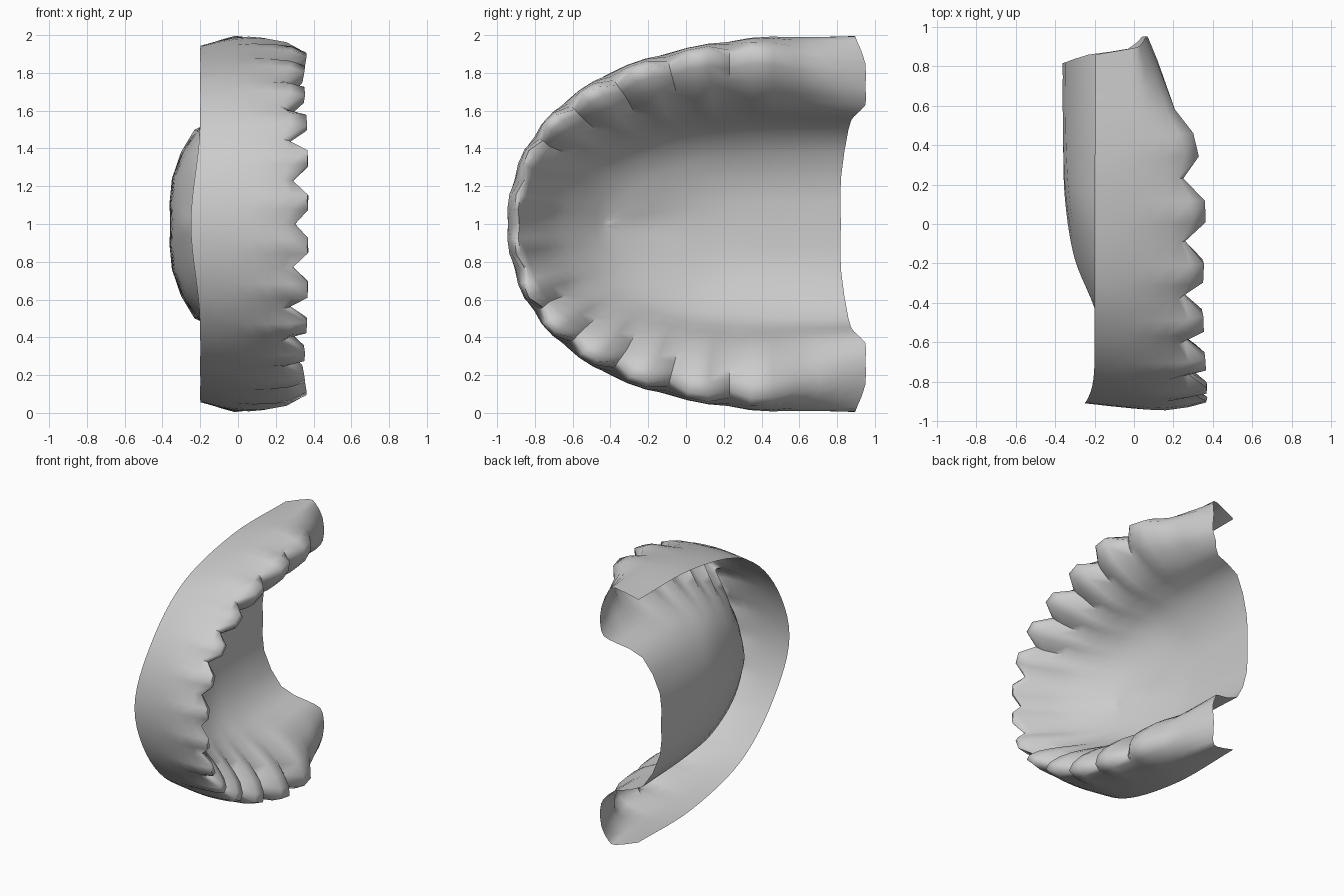
import bpy, bmesh, math
from mathutils import Vector

if "Cube" in bpy.data.objects:
    bpy.data.objects.remove(bpy.data.objects["Cube"])

# Guide curves at five stations from front midline to rear end: (x, y, z offset from the midline)
EDGE = [(-.25, -.91, 0), (-.205, -.78, .45), (-.2, -.39, .785), (-.2, .22, .93), (-.195, .86, .94)]
GUM = [(-.02, -.935, 0), (-.02, -.80, .465), (-.02, -.40, .80), (-.02, .23, .965), (-.02, .89, .995)]
NECK = [(.16, -.945, 0), (.16, -.805, .46), (.17, -.40, .79), (.17, .23, .96), (.03, .905, .97)]
CREST = [(.30, -.90, 0), (.27, -.775, .45), (.25, -.375, .75), (.25, .23, .90), (.06, .95, .85)]
TOP_IN = [(.27, -.865, 0), (.23, -.72, .41), (.20, -.31, .66), (.20, .23, .76), (.07, .95, .72)]
LINGUAL = [(.13, -.76, 0), (.12, -.62, .37), (.11, -.26, .57), (.11, .24, .65), (.04, .95, .63)]
GUMLINE = [(.0, -.65, 0), (.0, -.53, .33), (.0, -.20, .51), (.0, .25, .585), (-.03, .89, .57)]
VAULT = [(-.16, -.48, 0), (-.18, -.35, .26), (-.2, -.05, .43), (-.21, .3, .485), (-.23, .86, .5)]
DOME = [(-.2, -.43, 0), (-.27, -.2, .12), (-.325, .1, .22), (-.345, .4, .24), (-.35, .82, .24)]
MID = [(-.2, -.41, 0), (-.30, -.18, 0), (-.35, .12, 0), (-.36, .44, 0), (-.36, .82, 0)]
ROWS = [EDGE, GUM, NECK, CREST, TOP_IN, LINGUAL, GUMLINE, VAULT, DOME, MID]
# Tooth relief per row: (rise along x, push away from the arch centre)
RELIEF = [(0, 0), (0, 0), (0, .02), (.10, .04), (.09, 0), (.02, -.03),
          (0, -.008), (0, 0), (0, 0), (0, 0)]
TEETH = 7
STEPS = 3
SUB = 2


def spline(p0, p1, p2, p3, t):
    return 0.5 * (2 * p1 + (p2 - p0) * t + (2 * p0 - 5 * p1 + 4 * p2 - p3) * t * t
                  + (3 * p1 - p0 - 3 * p2 + p3) * t ** 3)


def along(pts, s, mirrored=False):
    """Point on a smooth curve through pts; s counts control points."""
    i = min(int(s), len(pts) - 2)
    first = Vector((pts[1].x, pts[1].y, -pts[1].z)) if mirrored else 2 * pts[0] - pts[1]
    ext = [first] + pts + [2 * pts[-1] - pts[-2]]
    return spline(*ext[i:i + 4], s - i)


def station(i):
    """Control points of the arch cross-section at station number i."""
    u = i / STEPS
    tooth = u < TEETH
    bump = 1 if tooth and i % STEPS else 0      # notch between teeth, plateau on them
    front = min(1, u / 2)                       # front teeth have shallower relief
    g = [along([Vector(p) for p in row], u / 2, True) for row in ROWS]
    out = g[2] - g[6]
    out.x = 0
    out.normalize()
    sec = []
    for p, (rise, push) in zip(g, RELIEF):
        q = p + out * push * ((bump - .5) if tooth else 0) * (.4 + .6 * front)
        q.x += rise * bump * (.6 + .4 * front)
        sec.append(q)
    # rear pad behind the last tooth is slightly raised
    for k in (3, 4):
        sec[k].x += .04 * max(0, 1 - abs(u - TEETH) * .8) * (not tooth) * (u < 8)
    return sec


# Half of the arch as one open surface
bm = bmesh.new()
grid = []
for i in range((TEETH + 1) * STEPS + 1):
    sec = station(i)
    last = (len(sec) - 1) * SUB
    line = []
    for j in range(last + 1):
        p = along(sec, j / SUB)
        p.z = 0 if i == 0 or j == last else min(max(p.z, 0), 1)
        line.append(bm.verts.new(p))
    grid.append(line)
for a, b in zip(grid, grid[1:]):
    for j in range(len(a) - 1):
        bm.faces.new((a[j], a[j + 1], b[j + 1], b[j]))

mesh = bpy.data.meshes.new("upper_dental_arch")
bm.to_mesh(mesh)
bm.free()
arch = bpy.data.objects.new("upper_dental_arch", mesh)
arch.location.z = 1
bpy.context.collection.objects.link(arch)

# Other half by mirroring across the midline
mir = arch.modifiers.new("Mirror", 'MIRROR')
mir.use_axis = (False, False, True)
mir.merge_threshold = .002
bpy.context.view_layer.objects.active = arch
arch.select_set(True)
bpy.ops.object.modifier_apply(modifier="Mirror")
bpy.ops.object.shade_smooth_by_angle(angle=math.radians(60))
